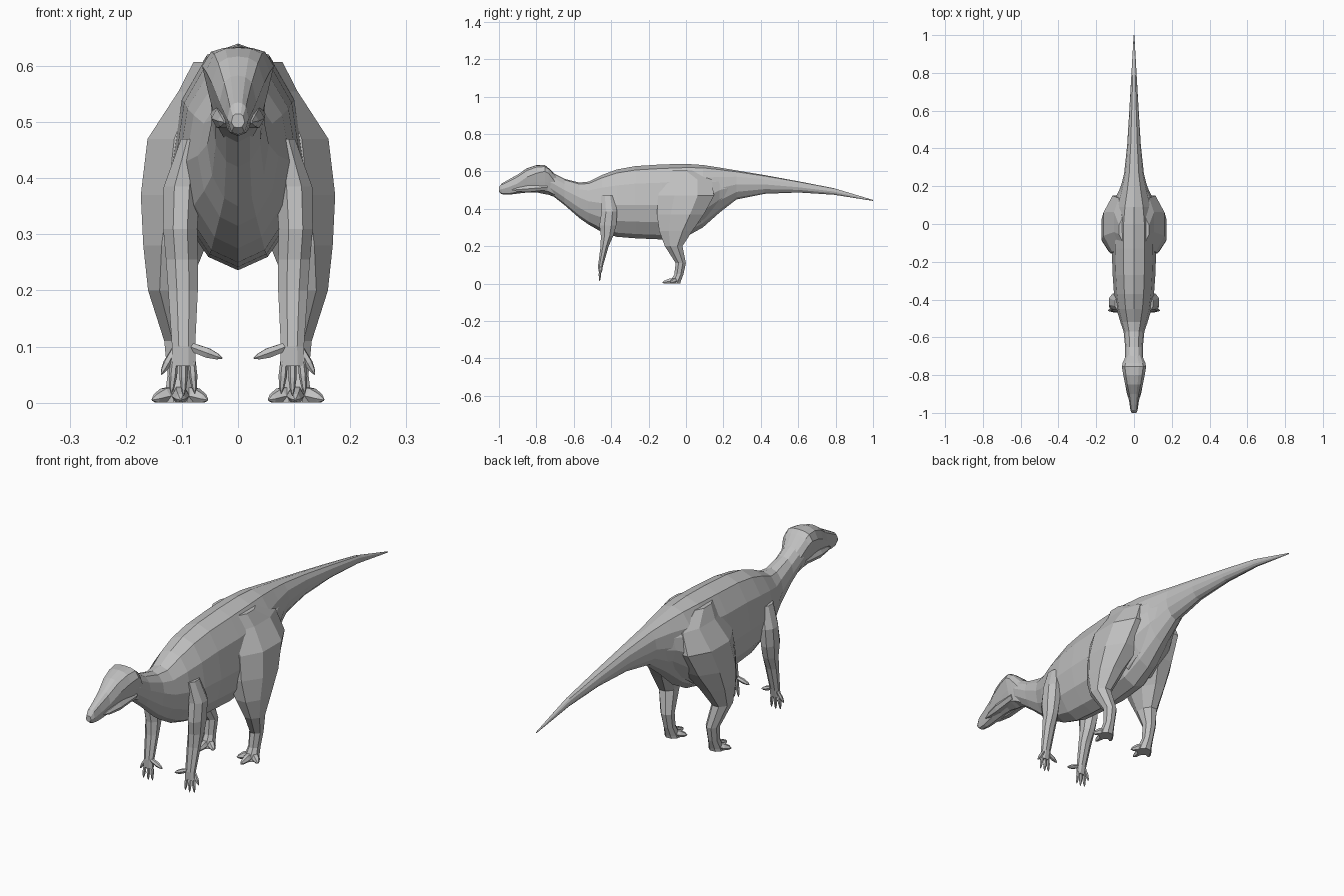
import bpy
import bmesh
from math import cos, sin, tau
from mathutils import Vector

if "Cube" in bpy.data.objects:
    bpy.data.objects.remove(bpy.data.objects["Cube"], do_unlink=True)

# One plain skin colour
skin = bpy.data.materials.new("plain grey skin")
skin.use_nodes = True
grey = (0.53, 0.53, 0.53, 1)
skin.diffuse_color = grey
skin.node_tree.nodes["Principled BSDF"].inputs["Base Color"].default_value = grey
skin.node_tree.nodes["Principled BSDF"].inputs["Roughness"].default_value = 0.8


def loft(name, rings, mirrored=False):
    """Skin a closed, flat shaded surface over a list of point rings."""
    bm = bmesh.new()
    loops = [[bm.verts.new(point) for point in ring] for ring in rings]
    for first, second in zip(loops, loops[1:]):
        count = len(first)
        for i in range(count):
            j = (i + 1) % count
            bm.faces.new((first[i], first[j], second[j], second[i]))
    bm.faces.new(loops[0])
    bm.faces.new(loops[-1])
    bmesh.ops.recalc_face_normals(bm, faces=bm.faces)
    mesh = bpy.data.meshes.new(name)
    bm.to_mesh(mesh)
    bm.free()
    mesh.materials.append(skin)
    part = bpy.data.objects.new(name, mesh)
    bpy.context.collection.objects.link(part)
    if mirrored:
        mirror = part.modifiers.new("Mirror", "MIRROR")
        mirror.use_axis[0] = True
        mirror.use_mirror_merge = False
    return part


def upright_ring(section, y, bottom, top, width, middle):
    """Cross-section across the spine; the half section is reflected in x."""
    outline = section + [(-u, v) for u, v in section[-2:0:-1]]
    ring = []
    for u, v in outline:
        reach = top - middle if v > 0 else middle - bottom
        ring.append((u * width, y, middle + v * reach))
    return ring


def limb_ring(z, y, depth, x, width, sides=8):
    """Level ring around a leg."""
    turns = [tau * (i + 0.5) / sides for i in range(sides)]
    return [(x + width * cos(a) * 1.06, y + depth * sin(a) * 1.06, z) for a in turns]


def claw(name, root, tip, thickness, sides=6):
    """Tapered digit with a slightly swollen middle, running from root to tip."""
    root, tip = Vector(root), Vector(tip)
    turn = (tip - root).to_track_quat("Z", "Y")
    rings = []
    for along, swell in ((0, 0.85), (0.55, 1), (0.85, 0.6), (1, 0.1)):
        centre = root.lerp(tip, along)
        ring = []
        for i in range(sides):
            a = tau * i / sides
            offset = Vector((cos(a), sin(a), 0)) * thickness * swell
            point = centre + turn @ offset
            point.z = max(point.z, 0)
            ring.append(point)
        rings.append(ring)
    return loft(name, rings, mirrored=True)


# Torso, neck and tail: y, bottom, top, half width, height of widest point
body_section = [(0, 1), (.48, .9), (.85, .55), (1, 0), (.84, -.5), (.45, -.87), (0, -1)]
body_stations = [
    (-.8, .5, .6, .035, .55),
    (-.72, .475, .595, .048, .54),
    (-.65, .42, .56, .047, .5),
    (-.57, .35, .54, .055, .46),
    (-.52, .315, .545, .072, .44),
    (-.45, .275, .58, .093, .43),
    (-.37, .25, .61, .106, .42),
    (-.27, .242, .628, .113, .42),
    (-.13, .236, .637, .118, .42),
    (0, .25, .64, .115, .44),
    (.09, .3, .634, .1, .48),
    (.18, .38, .62, .074, .51),
    (.27, .45, .605, .052, .53),
    (.42, .48, .58, .036, .53),
    (.6, .487, .547, .025, .515),
    (.79, .475, .51, .014, .492),
    (1, .442, .447, .002, .445),
]
loft("body_and_tail", [upright_ring(body_section, *s) for s in body_stations])

# Head: flat crown over a narrow snout and jaw
head_section = [(0, 1), (.4, .95), (.75, .75), (1, 0), (.8, -.45), (.6, -.85), (0, -1)]
head_stations = [
    (-1, .49, .515, .012, .5),
    (-.985, .478, .535, .019, .505),
    (-.95, .475, .555, .024, .515),
    (-.9, .481, .583, .033, .535),
    (-.85, .487, .617, .047, .57),
    (-.8, .488, .633, .057, .59),
    (-.755, .478, .634, .064, .6),
    (-.735, .475, .618, .06, .59),
    (-.69, .458, .575, .04, .53),
]
loft("head", [upright_ring(head_section, *s) for s in head_stations])

# Cheeks at the back of the jaw
claw("cheek", (.032, -.74, .515), (.024, -.93, .5), .02)

# Hind legs: height, y, half depth, x, half width
hind_stations = [
    (.607, -.03, .06, .05, .03),
    (.555, .01, .13, .062, .045),
    (.47, 0, .153, .08, .083),
    (.37, -.03, .128, .09, .085),
    (.28, -.055, .09, .113, .057),
    (.2, -.066, .048, .125, .036),
    (.11, -.028, .028, .106, .026),
    (.05, -.038, .025, .104, .022),
    (.012, -.055, .028, .103, .028),
    (0, -.058, .028, .103, .03),
]
loft("hind_leg", [limb_ring(*s) for s in hind_stations], mirrored=True)

# Haunch easing the thigh into the root of the tail
haunch_stations = [
    (.26, .45, .57, .048, .52),
    (.18, .4, .585, .078, .5),
    (.1, .33, .6, .118, .46),
    (.03, .28, .61, .14, .43),
]
loft("haunch", [upright_ring(body_section, *s) for s in haunch_stations])

# Hind toes, spread forward
for label, x, y in (("inner", .054, -.085), ("middle", .102, -.127), ("outer", .153, -.085)):
    claw("hind_toe_" + label, (.103, -.045, .02), (x, y, .005), .016)

# Front legs
fore_stations = [
    (.47, -.42, .035, .082, .02),
    (.385, -.41, .043, .1, .033),
    (.31, -.418, .046, .103, .031),
    (.255, -.422, .034, .1, .029),
    (.2, -.435, .022, .098, .027),
    (.1, -.456, .014, .097, .021),
    (.065, -.46, .009, .097, .022),
]
loft("front_leg", [limb_ring(*s) for s in fore_stations], mirrored=True)

# Three standing fingers, a thumb spike and a small outer finger
for label, x, z in (("inner", .077, .016), ("middle", .097, .012), ("outer", .119, .016)):
    root_x = .097 + (x - .097) * .7
    claw("finger_" + label, (root_x, -.458, .085), (x, -.462, z), .0075)
claw("thumb_spike", (.085, -.458, .1), (.028, -.465, .079), .01)
claw("little_finger", (.112, -.452, .095), (.137, -.458, .05), .008)
